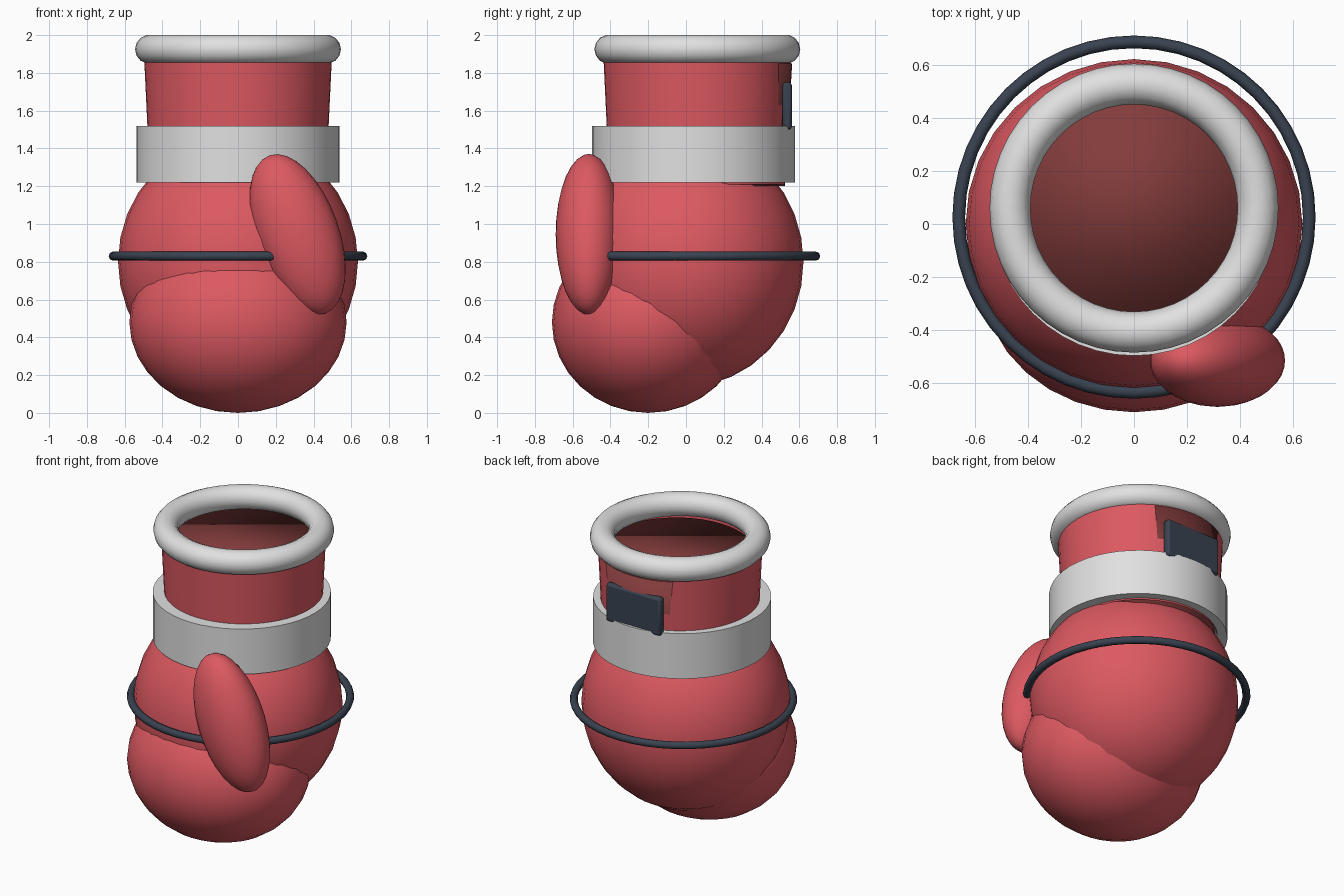
import bpy
import math

if "Cube" in bpy.data.objects:
    bpy.data.objects.remove(bpy.data.objects["Cube"])


def material(name, rgb):
    m = bpy.data.materials.new(name)
    m.diffuse_color = (*rgb, 1.0)
    m.use_nodes = True
    m.node_tree.nodes["Principled BSDF"].inputs["Base Color"].default_value = m.diffuse_color
    return m


RED = material("red", (0.72, 0.10, 0.12))
DARK_RED = material("dark red", (0.23, 0.045, 0.045))
WHITE = material("off white", (0.75, 0.75, 0.75))
CHARCOAL = material("charcoal", (0.04, 0.055, 0.08))


def finish(name, mat, angle=35):
    ob = bpy.context.object
    ob.name = name
    ob.data.materials.append(mat)
    if angle is None:
        bpy.ops.object.shade_smooth()
    else:
        bpy.ops.object.shade_smooth_by_angle(angle=math.radians(angle))
    return ob


def ellipsoid(name, mat, loc, radii, rot=(0, 0, 0)):
    bpy.ops.mesh.primitive_uv_sphere_add(segments=32, ring_count=16, radius=1,
                                         location=loc, rotation=rot)
    bpy.context.object.scale = radii
    return finish(name, mat)


def tube(name, mat, y, z0, z1, r0, r1, fill='NGON', angle=35):
    bpy.ops.mesh.primitive_cone_add(vertices=48, radius1=r0, radius2=r1, depth=z1 - z0,
                                    end_fill_type=fill, location=(0, y, (z0 + z1) / 2))
    return finish(name, mat, angle)


def ring(name, mat, y, z, major, minor, sides):
    bpy.ops.mesh.primitive_torus_add(major_radius=major, minor_radius=minor,
                                     major_segments=48, minor_segments=sides,
                                     location=(0, y, z))
    return finish(name, mat, 80)


# padded hand, curled fingers and tilted thumb
ellipsoid("hand_body", RED, (0, 0, 0.80), (0.635, 0.622, 0.66))
ellipsoid("finger_pad", RED, (0, -0.20, 0.48), (0.575, 0.51, 0.48))
ellipsoid("thumb", RED, (0.315, -0.515, 0.945), (0.22, 0.175, 0.444),
          (0, math.radians(-19.5), 0))

# open cuff, with a lining that shows at the back
tube("cuff", RED, 0.06, 1.21, 1.90, 0.465, 0.498, fill='NOTHING')
tube("cuff_lining", DARK_RED, 0.10, 1.20, 1.85, 0.424, 0.462, angle=None)

# wrist band and rolled rim
tube("wrist_band", WHITE, 0.04, 1.22, 1.52, 0.537, 0.537)
ring("cuff_rim", WHITE, 0.06, 1.925, 0.468, 0.077, 14)

# cord around the hand
ring("cord", CHARCOAL, 0.026, 0.83, 0.661, 0.024, 8)

# closure tab on the back of the cuff
bpy.ops.mesh.primitive_cube_add(size=1, location=(0, 0.535, 1.625))
tab = bpy.context.object
tab.scale = (0.40, 0.05, 0.25)
bpy.ops.object.transform_apply(location=False, rotation=False, scale=True)
bevel = tab.modifiers.new("soft_edges", 'BEVEL')
bevel.width = 0.015
bevel.segments = 2
finish("closure_tab", CHARCOAL)
